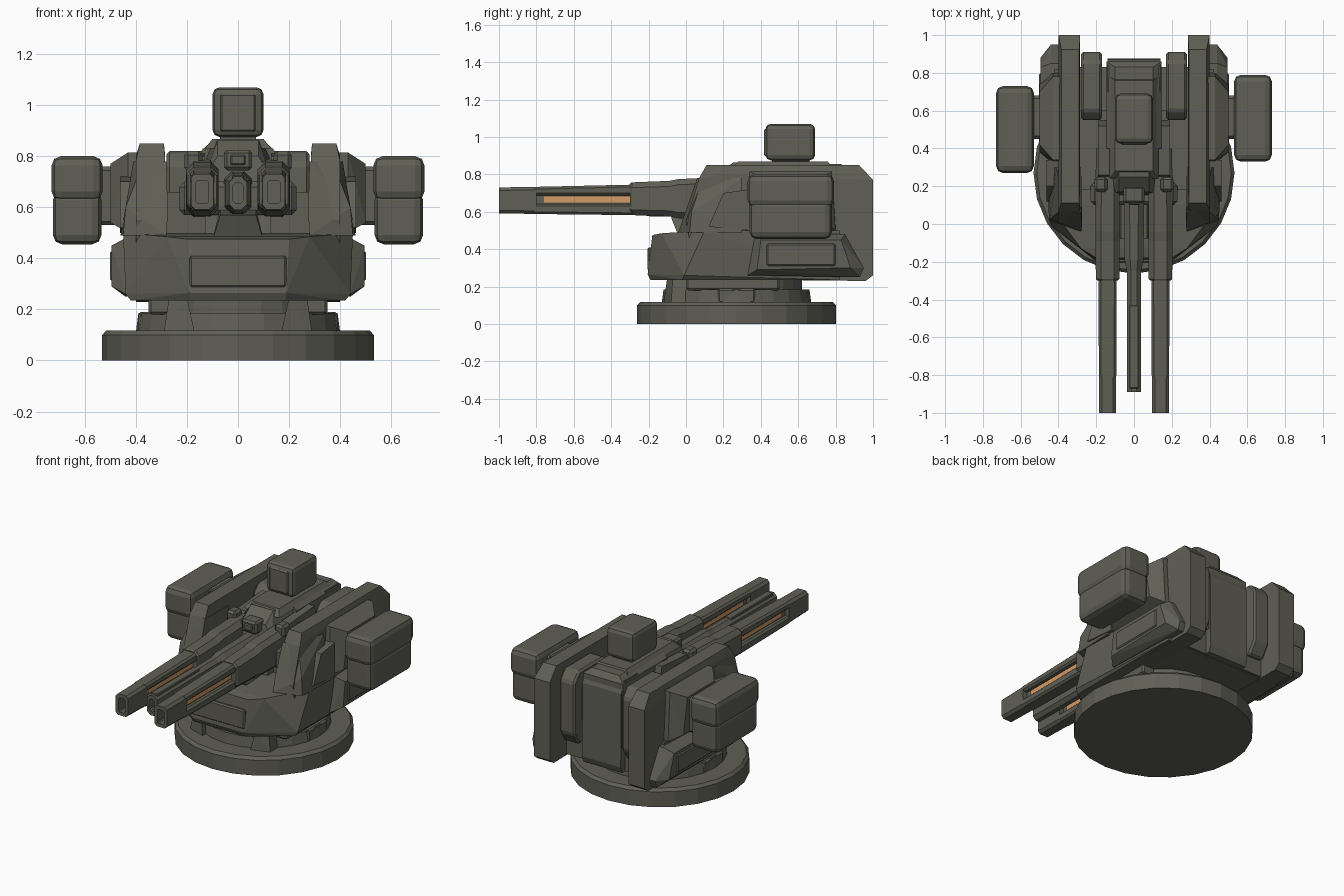
import bpy, bmesh, math
from mathutils import Vector


def material(name, rgb):
    m = bpy.data.materials.new(name)
    m.diffuse_color = (*rgb, 1)
    return m


ARMOUR = material("olive_grey_armour", (0.115, 0.115, 0.092))
GLOW = material("orange_glow", (0.68, 0.33, 0.13))


def finish(bm, name, mat=ARMOUR):
    bmesh.ops.recalc_face_normals(bm, faces=bm.faces)
    me = bpy.data.meshes.new(name)
    bm.to_mesh(me)
    bm.free()
    me.materials.append(mat)
    ob = bpy.data.objects.new(name, me)
    bpy.context.collection.objects.link(ob)
    return ob


def bevel(bm, w, seg=1):
    if w:
        bmesh.ops.bevel(bm, geom=bm.edges[:], offset=w, segments=seg,
                        affect='EDGES', profile=0.5)


def box(name, x, y, z, w=0.0, seg=1, mat=ARMOUR):
    bm = bmesh.new()
    bmesh.ops.create_cube(bm, size=1)
    for v in bm.verts:
        v.co = [(a + b) / 2 + c * (b - a) for (a, b), c in zip((sorted(x), y, z), v.co)]
    bevel(bm, w, seg)
    return finish(bm, name, mat)


def hull(name, pts, w=0.0):
    """Convex solid around a few corner points."""
    bm = bmesh.new()
    for p in pts:
        bm.verts.new(p)
    res = bmesh.ops.convex_hull(bm, input=bm.verts[:])
    loose = [g for g in set(res["geom_interior"] + res["geom_unused"])
             if isinstance(g, bmesh.types.BMVert)]
    bmesh.ops.delete(bm, geom=loose, context='VERTS')
    bmesh.ops.dissolve_limit(bm, angle_limit=0.02, verts=bm.verts[:], edges=bm.edges[:])
    bevel(bm, w)
    return finish(bm, name)


def both(pts):
    return pts + [(-x, y, z) for x, y, z in pts]


def flip(s, pts):
    return [(s * x, y, z) for x, y, z in pts]


def slab(x0, x1, profile):
    """Corner points of a y-z profile stretched between two x values."""
    return [(x, y, z) for x in (x0, x1) for y, z in profile]


def loft(name, cx, rings):
    """Octagonal tube along y; each ring is (y, half width, z low, z high, chamfer)."""
    bm = bmesh.new()
    loops = []
    for y, w, a, b, c in rings:
        loops.append([bm.verts.new((cx + x, y, z)) for x, z in (
            (-w + c, a), (w - c, a), (w, a + c), (w, b - c),
            (w - c, b), (-w + c, b), (-w, b - c), (-w, a + c))])
    for p, q in zip(loops, loops[1:]):
        for i in range(8):
            bm.faces.new((p[i], p[(i + 1) % 8], q[(i + 1) % 8], q[i]))
    bm.faces.new(loops[0])
    bm.faces.new(loops[-1])
    return finish(bm, name)


def disc(name, r0, r1, z0, z1, cy=0.27):
    bm = bmesh.new()
    bmesh.ops.create_cone(bm, cap_ends=True, segments=24, radius1=r0, radius2=r1, depth=z1 - z0)
    bmesh.ops.translate(bm, vec=Vector((0, cy, (z0 + z1) / 2)), verts=bm.verts[:])
    return finish(bm, name)


# round base and turning ring
disc("base_plate", 0.532, 0.532, 0.0, 0.1)
disc("base_plate_rim", 0.532, 0.515, 0.1, 0.118)
disc("turn_ring", 0.40, 0.39, 0.11, 0.185)
disc("turn_collar", 0.35, 0.35, 0.18, 0.25)

# lower hull: wedge front with angled corner plates
hull("lower_hull", both([
    (0.185, -0.19, 0.235), (0.19, -0.205, 0.265), (0.20, -0.18, 0.475),
    (0.28, -0.13, 0.485), (0.42, -0.02, 0.235), (0.44, -0.01, 0.26),
    (0.45, 0.10, 0.50), (0.42, 0.82, 0.235), (0.42, 0.82, 0.50)]))
box("front_panel", (-0.19, 0.19), (-0.207, -0.15), (0.285, 0.41), 0.008)

# centre spine, back block and neck
hull("spine", slab(-0.145, 0.145, [(0.40, 0.4), (0.40, 0.82), (0.86, 0.82), (0.86, 0.4)])
     + slab(-0.10, 0.10, [(0.40, 0.862), (0.83, 0.855)]))
hull("spine_nose", slab(-0.13, 0.13, [(0.12, 0.5), (0.16, 0.72), (0.5, 0.8), (0.5, 0.5)])
     + slab(-0.08, 0.08, [(0.17, 0.80), (0.25, 0.862), (0.5, 0.865)]))
box("sensor_frame", (-0.055, 0.055), (0.11, 0.2), (0.745, 0.825), 0.012)
box("sensor_lens", (-0.03, 0.03), (0.1, 0.15), (0.765, 0.805), 0.006)
hull("back_block", slab(-0.14, 0.14, [(0.7, 0.24), (0.86, 0.24), (0.875, 0.28),
                                      (0.87, 0.76), (0.84, 0.83), (0.7, 0.83)]))
box("deck", (-0.30, 0.30), (0.18, 0.80), (0.45, 0.66))
hull("neck", slab(-0.13, 0.13, [(0.24, 0.83), (0.78, 0.83)])
     + slab(-0.10, 0.10, [(0.28, 0.868), (0.76, 0.868)]))
box("neck_post", (-0.07, 0.07), (0.46, 0.66), (0.85, 0.9))

# sensor head with a framed front window
box("head", (-0.10, 0.10), (0.425, 0.69), (0.875, 1.07), 0.028, 2)
box("head_window", (-0.07, 0.07), (0.418, 0.5), (0.895, 1.045), 0.008)

# gun cradle below the barrels
hull("gun_cradle", slab(-0.10, 0.10, [(-0.04, 0.47), (0.2, 0.47)])
     + slab(-0.07, 0.07, [(-0.08, 0.57), (0.2, 0.60)]))
box("cradle_bar", (-0.23, 0.23), (0.10, 0.22), (0.57, 0.70), 0.02)

# centre barrel with hollow muzzle
loft("centre_barrel", 0, [
    (0.2, 0.055, 0.57, 0.74, 0.03), (-0.19, 0.05, 0.575, 0.735, 0.03),
    (-0.25, 0.038, 0.585, 0.725, 0.022), (-0.89, 0.036, 0.59, 0.72, 0.022),
    (-0.89, 0.02, 0.615, 0.695, 0.01), (-0.80, 0.02, 0.615, 0.695, 0.01)])
box("centre_barrel_rib", (-0.024, 0.024), (-0.87, -0.43), (0.70, 0.727), 0.004)

for s, side in ((1, "right"), (-1, "left")):
    def X(a, b):
        return (s * a, s * b)

    # main barrel: muzzle, two rails, core and deep glowing slots
    cx = s * 0.14
    loft(side + "_muzzle", cx, [
        (-0.80, 0.046, 0.588, 0.733, 0.016), (-1.0, 0.045, 0.592, 0.73, 0.016),
        (-1.0, 0.024, 0.615, 0.705, 0.006), (-0.9, 0.024, 0.615, 0.705, 0.006)])
    loft(side + "_barrel_top", cx, [
        (-0.28, 0.048, 0.688, 0.745, 0.012), (-0.81, 0.046, 0.688, 0.733, 0.012)])
    loft(side + "_barrel_bottom", cx, [
        (-0.28, 0.048, 0.582, 0.642, 0.012), (-0.81, 0.046, 0.588, 0.642, 0.012)])
    box(side + "_barrel_core", (cx - 0.016, cx + 0.016), (-0.81, -0.28), (0.62, 0.71))
    for d in (1, -1):
        box(side + "_glow_strip", (cx + d * 0.015, cx + d * 0.023), (-0.76, -0.30),
            (0.650, 0.682), mat=GLOW)
    loft(side + "_barrel_sleeve", cx, [
        (0.4, 0.062, 0.56, 0.79, 0.03), (-0.04, 0.064, 0.565, 0.775, 0.03),
        (-0.09, 0.064, 0.575, 0.765, 0.03), (-0.29, 0.062, 0.582, 0.757, 0.028),
        (-0.30, 0.055, 0.59, 0.75, 0.025)])
    hull(side + "_gun_link", flip(s, slab(0.13, 0.19, [
        (0.2, 0.7), (0.26, 0.80), (0.52, 0.82), (0.55, 0.7)])))
    box(side + "_link_clamp", X(0.14, 0.21), (0.17, 0.25), (0.74, 0.82), 0.015)

    # tall armour fin
    hull(side + "_fin", flip(s, slab(0.285, 0.40, [
        (0.06, 0.24), (0.0, 0.55), (0.07, 0.78), (0.19, 0.80), (1.0, 0.77), (1.0, 0.26), (0.96, 0.23)])
        + slab(0.29, 0.385, [(0.11, 0.85), (0.925, 0.85)])))

    # cheek armour in front of the fin
    hull(side + "_cheek", flip(s, [
        (0.28, -0.04, 0.49), (0.45, 0.02, 0.49), (0.46, 0.3, 0.49), (0.28, 0.3, 0.49),
        (0.275, -0.01, 0.58), (0.44, 0.03, 0.6), (0.28, 0.06, 0.78), (0.37, 0.09, 0.78),
        (0.41, 0.3, 0.78), (0.28, 0.3, 0.78)]))
    hull(side + "_cheek_plate", flip(s, slab(0.40, 0.462, [
        (0.12, 0.52), (0.20, 0.70), (0.34, 0.72), (0.34, 0.5)])))

    # shoulder block and pod arm
    hull(side + "_shoulder", flip(s, slab(0.36, 0.50, [
        (0.38, 0.54), (0.42, 0.77), (0.70, 0.77), (0.74, 0.54)])
        + slab(0.36, 0.43, [(0.32, 0.5), (0.34, 0.815), (0.78, 0.815), (0.80, 0.5)])))
    box(side + "_pod_arm", X(0.46, 0.56), (0.45, 0.68), (0.53, 0.76), 0.015)

    # twin box pod, the left one sits slightly further forward
    y0 = 0.33 if s > 0 else 0.27
    box(side + "_pod_upper", X(0.53, 0.73), (y0, y0 + 0.46), (0.625, 0.80), 0.036, 2)
    box(side + "_pod_lower", X(0.535, 0.725), (y0 + 0.01, y0 + 0.45), (0.455, 0.665), 0.036, 2)

    # lower side pod with a raised panel
    hull(side + "_side_pod", flip(s, slab(0.40, 0.44, [
        (0.33, 0.26), (0.37, 0.48), (0.85, 0.48), (0.95, 0.30), (0.93, 0.25)])
        + slab(0.44, 0.495, [(0.38, 0.29), (0.40, 0.45), (0.83, 0.45), (0.88, 0.30)])))
    box(side + "_side_pod_panel", X(0.47, 0.502), (0.43, 0.80), (0.31, 0.43), 0.008)

    # rear block between spine and fin
    hull(side + "_rear_block", flip(s, slab(0.17, 0.28, [
        (0.55, 0.4), (0.55, 0.77), (0.60, 0.82), (0.86, 0.82), (0.91, 0.76), (0.91, 0.42), (0.86, 0.34)])), 0.012)
    box(side + "_rear_filler", X(0.13, 0.30), (0.6, 0.83), (0.24, 0.7))

    # ring feet and lugs
    hull(side + "_front_foot", flip(s, [
        (0.17, -0.12, 0.11), (0.29, -0.08, 0.11), (0.20, -0.10, 0.25), (0.27, -0.07, 0.25),
        (0.17, 0.1, 0.11), (0.29, 0.1, 0.11), (0.20, 0.1, 0.25), (0.27, 0.1, 0.25)]))
    box(side + "_ring_lug", X(0.30, 0.39), (0.17, 0.37), (0.11, 0.19), 0.01)
    box(side + "_ring_brace", X(0.26, 0.35), (0.0, 0.5), (0.18, 0.25), 0.01)
